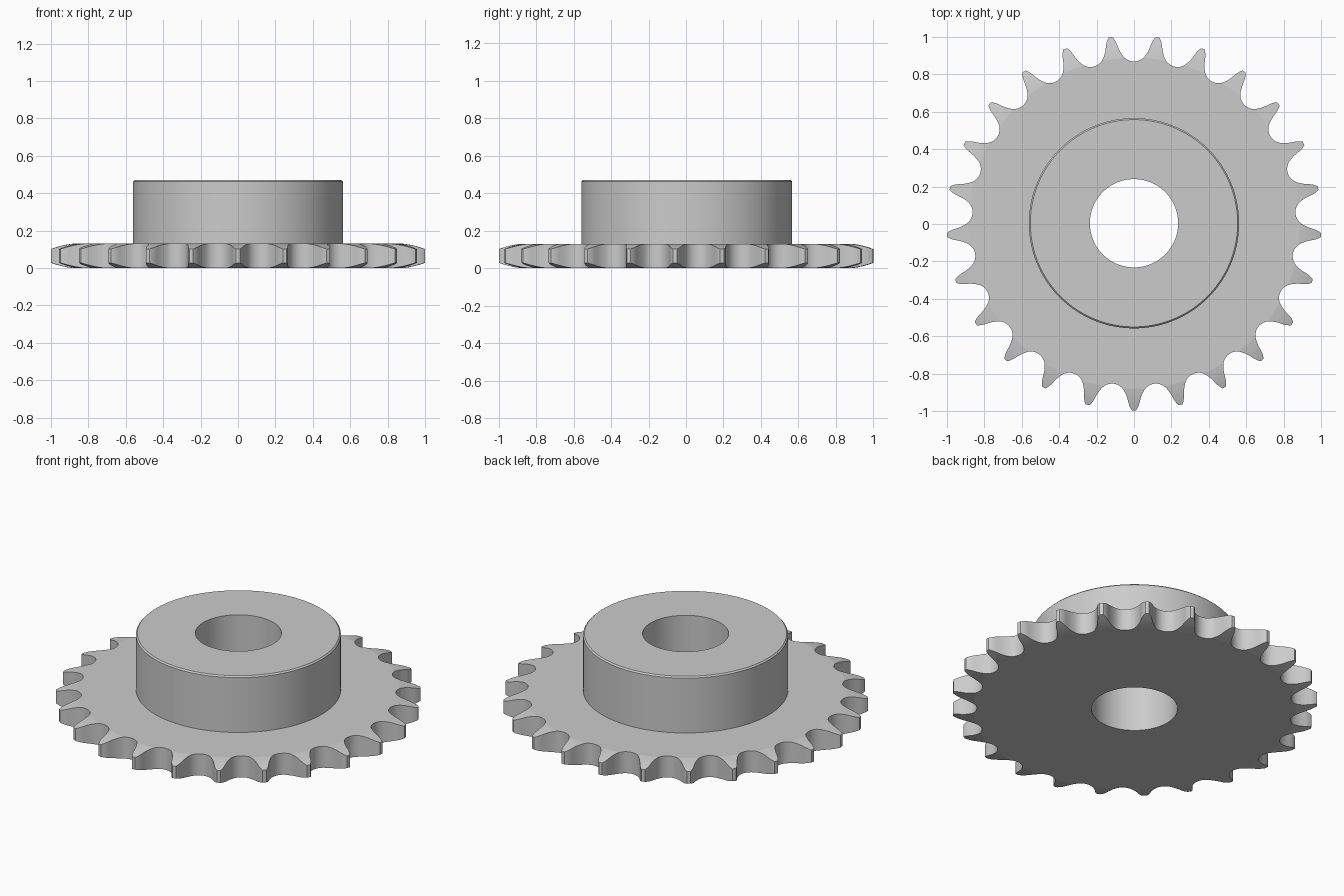
import bpy, bmesh
from math import sin, cos, pi, radians, hypot, tan

cube = bpy.data.objects.get("Cube")
if cube:
    bpy.data.objects.remove(cube, do_unlink=True)

TEETH = 25
OUTER = 1.002             # tooth tip radius
CENTRE_Y = 0.004          # odd tooth count shifts the axis
HALF = pi / TEETH         # half the angle of one tooth
PITCH = 2 * OUTER / (0.6 + 1 / tan(HALF))
PITCH_R = PITCH / (2 * sin(HALF))
ROLLER = 0.625 * PITCH    # roller diameter
PLATE_Z, HUB_Z = 0.13, 0.47
HUB_R, BORE_R, FLAT_R = 0.562, 0.236, 0.885


def add_object(name, bm):
    bmesh.ops.recalc_face_normals(bm, faces=bm.faces[:])
    mesh = bpy.data.meshes.new(name)
    bm.to_mesh(mesh)
    bm.free()
    obj = bpy.data.objects.new(name, mesh)
    bpy.context.collection.objects.link(obj)
    obj.location.y = CENTRE_Y
    return obj


def arc(cx, cy, r, start, end, steps):
    return [(cx + r * cos(start + (end - start) * i / steps),
             cy + r * sin(start + (end - start) * i / steps))
            for i in range(steps + 1)]


def half_gap():
    """Half of one gap from its bottom to the tooth tip, x tangential, y radial."""
    a = radians(35 + 60 / TEETH)
    b = radians(18 - 56 / TEETH)
    seat_r = 0.5025 * ROLLER
    pts = arc(0, 0, seat_r, -pi / 2, -a, 13)
    # working flank, tangent to the roller seat
    k = 0.8 * ROLLER
    pts += arc(-k * cos(a), k * sin(a), seat_r + k, -a, b - a, 4)[1:]
    # convex tip flank, up to the outer radius
    bx, by = 1.4 * ROLLER * cos(HALF), -1.4 * ROLLER * sin(HALF)
    tip_r = ROLLER * (0.8 * cos(b) + 1.4 * cos(radians(17 - 64 / TEETH)) - 1.3025)
    start = end = pi + b - a
    while hypot(bx + tip_r * cos(end), PITCH_R + by + tip_r * sin(end)) < OUTER:
        end -= 0.002
    return pts + arc(bx, by, tip_r, start, end, 12)


# Turned body: bore, hub with chamfer, plate with rounded rim bevels
drops = [(FLAT_R + t, 0.12 * t + t * t) for t in (0, 0.03, 0.06, 0.09, 0.12, 0.15)]
profile = [(BORE_R, 0)]
profile += [(r, d) for r, d in drops]
profile += [(r, PLATE_Z - d) for r, d in reversed(drops)]
profile += [(HUB_R, PLATE_Z), (HUB_R, HUB_Z - 0.008),
            (HUB_R - 0.008, HUB_Z), (BORE_R, HUB_Z)]
bm = bmesh.new()
ring = [bm.verts.new((r, 0, z)) for r, z in profile]
edges = [bm.edges.new((v, ring[i - 1])) for i, v in enumerate(ring)]
bmesh.ops.spin(bm, geom=ring + edges, cent=(0, 0, 0), axis=(0, 0, 1),
               angle=2 * pi, steps=144, use_merge=True)
bmesh.ops.remove_doubles(bm, verts=bm.verts[:], dist=1e-5)
sprocket = add_object("sprocket", bm)

# Toothed outline used to trim the rim
right = half_gap()
gap = [(-x, y) for x, y in reversed(right)] + right[1:]
bm = bmesh.new()
outline = []
for n in range(TEETH):
    turn = 2 * HALF * n
    for x, y in gap:
        y += PITCH_R
        outline.append(bm.verts.new((x * cos(turn) + y * sin(turn),
                                     y * cos(turn) - x * sin(turn), -0.1)))
base = bm.faces.new(outline)
top = bmesh.ops.extrude_face_region(bm, geom=[base], use_keep_orig=True)
bmesh.ops.translate(bm, vec=(0, 0, 0.8),
                    verts=[g for g in top["geom"] if isinstance(g, bmesh.types.BMVert)])
cutter = add_object("tooth_cutter", bm)
cutter.hide_render = True

# Cut the teeth
bpy.ops.object.select_all(action='DESELECT')
bpy.context.view_layer.objects.active = sprocket
sprocket.select_set(True)
trim = sprocket.modifiers.new("teeth", 'BOOLEAN')
trim.operation = 'INTERSECT'
trim.solver = 'EXACT'
trim.object = cutter
bpy.context.view_layer.update()
bpy.ops.object.modifier_apply(modifier=trim.name)
bpy.data.objects.remove(cutter, do_unlink=True)

# Steel colour and shading
steel = bpy.data.materials.new("grey_steel")
steel.use_nodes = True
colour = (0.6, 0.6, 0.6, 1)
steel.diffuse_color = colour
steel.node_tree.nodes["Principled BSDF"].inputs["Base Color"].default_value = colour
sprocket.data.materials.clear()
sprocket.data.materials.append(steel)
bpy.ops.object.shade_smooth_by_angle(angle=radians(5.5))
